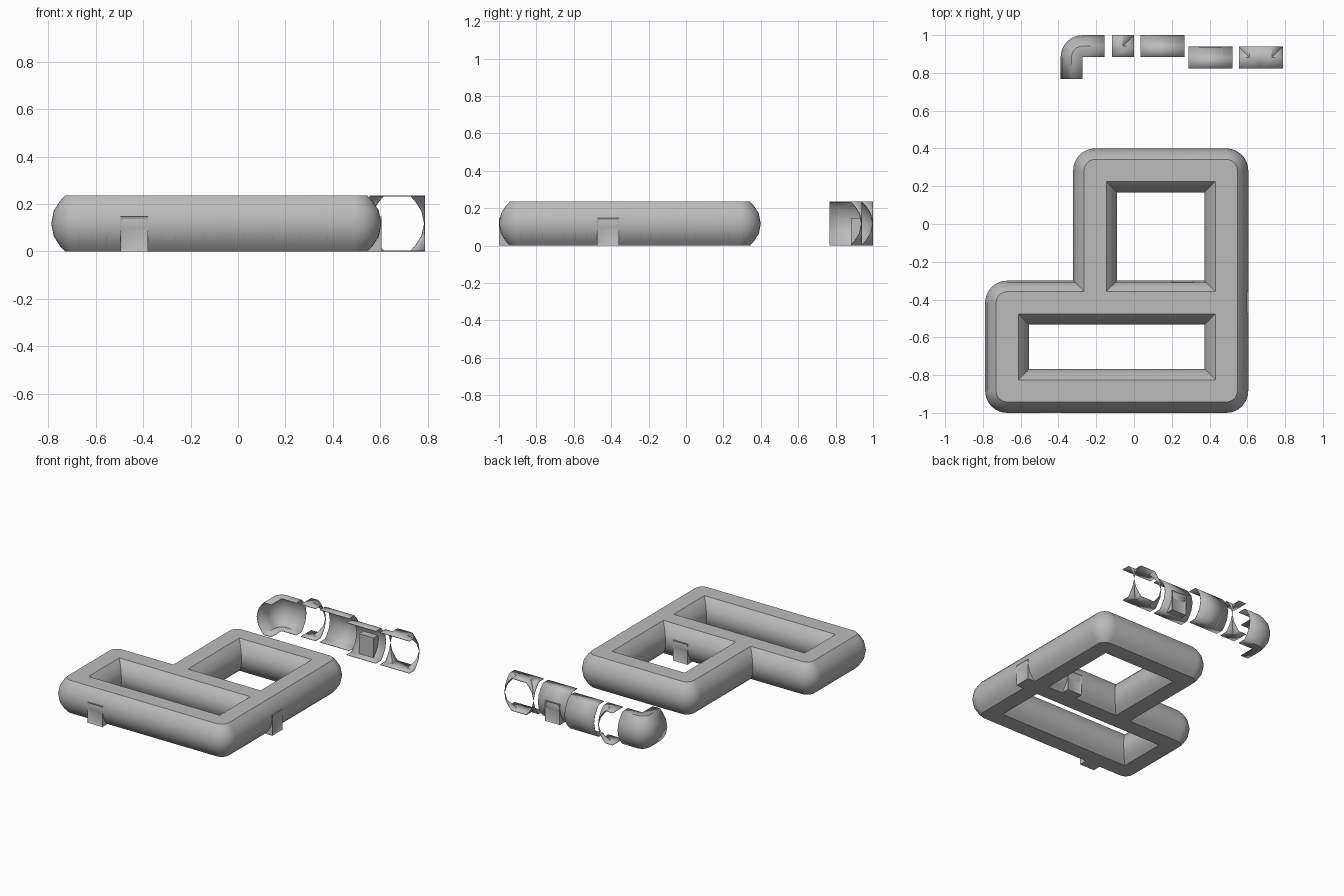
import bpy, bmesh, math
from mathutils import Vector, Matrix

cube = bpy.data.objects.get("Cube")
if cube:
    bpy.data.objects.remove(cube, do_unlink=True)

U = 0.2333           # corridor width, the kit's grid unit
H = U / 2            # half corridor
TOP = 0.235          # corridor height
E, W, N, S = Vector((1, 0)), Vector((-1, 0)), Vector((0, 1)), Vector((0, -1))

grey = bpy.data.materials.new("hull_grey")
grey.use_nodes = True
colour = (0.5, 0.5, 0.5, 1)
grey.diffuse_color = colour
grey.node_tree.nodes["Principled BSDF"].inputs["Base Color"].default_value = colour

# Wall profile as (inset, height), bottom to top
lower = [(0.058, 0), (0.036, 0.024), (0.011, 0.063)]
WALL = lower + [(0, TOP / 2)] + [(d, TOP - z) for d, z in reversed(lower)]
HALF_TUBE = [(H, 0)] + WALL + [(H, TOP)]


def left(d):
    return Vector((-d.y, d.x))


def offset_path(path, inset):
    """Offset corners (point, dir_in, dir_out, rounded) to their left."""
    pts = []
    for p, a, b, rounded in path:
        na, nb = left(a), left(b)
        if a == b:
            pts.append(p + na * inset)
        elif rounded:
            centre = p + (na + nb) * H
            for i in range(9):
                t = i / 8 * math.pi / 2
                pts.append(centre - (na * math.cos(t) + nb * math.sin(t)) * (H - inset))
        else:
            pts.append(p + (na + nb) * inset)
    return pts


def loft(bm, path, profile, closed=False):
    """Sweep a wall profile along a path; returns bottom and top rims."""
    rows = [[bm.verts.new((q.x, q.y, z)) for q in offset_path(path, d)] for d, z in profile]
    n = len(rows[0])
    for lo, hi in zip(rows, rows[1:]):
        for i in range(n if closed else n - 1):
            j = (i + 1) % n
            bm.faces.new((lo[i], lo[j], hi[j], hi[i]))
    return rows[0], rows[-1]


def loop_path(corners, rounded):
    """Closed path through (x, y) corners; rounded lists the curved ones."""
    pts = [Vector(c) for c in corners]
    path = []
    for i, p in enumerate(pts):
        a = (p - pts[i - 1]).normalized()
        b = (pts[(i + 1) % len(pts)] - p).normalized()
        path.append((p, a, b, i in rounded))
    return path


def finish(bm, name, thickness=0):
    bmesh.ops.remove_doubles(bm, verts=bm.verts, dist=0.0001)
    mesh = bpy.data.meshes.new(name)
    bm.to_mesh(mesh)
    bm.free()
    ob = bpy.data.objects.new(name, mesh)
    mesh.materials.append(grey)
    bpy.context.collection.objects.link(ob)
    bpy.ops.object.select_all(action='DESELECT')
    bpy.context.view_layer.objects.active = ob
    ob.select_set(True)
    bpy.ops.object.shade_smooth_by_angle(angle=math.radians(31))
    if thickness:
        mod = ob.modifiers.new("shell", 'SOLIDIFY')
        mod.thickness = thickness
        mod.offset = -1
    return ob


def add_ribs(bm, start, end):
    """Thin panel seams across the upper and lower slopes of a straight wall."""
    start, end = Vector(start), Vector(end)
    d = (end - start).normalized()
    for i in range(1, round((end - start).length / (U / 4))):
        p = start + d * (i * U / 4)
        path = [(p + d * k, d, d, False) for k in (-0.0012, 0.0012)]
        for part in (WALL[:3], WALL[-3:]):
            loft(bm, path, [(inset - 0.001, z) for inset, z in part])


def doorway(name, x, y, angle):
    """Upright door box with a recessed panel, facing -y before turning."""
    bm = bmesh.new()
    size = Matrix.Diagonal((H, 0.06, 0.147, 1))
    bmesh.ops.create_cube(bm, size=1, matrix=Matrix.Translation((0, 0.029, 0.0735)) @ size)
    bm.faces.ensure_lookup_table()
    front = min(bm.faces, key=lambda f: f.calc_center_median().y)
    bmesh.ops.inset_region(bm, faces=[front], thickness=0.016, depth=0)
    bmesh.ops.translate(bm, verts=front.verts, vec=(0, 0.006, 0))
    bm.transform(Matrix.Translation((x, y, 0)) @ Matrix.Rotation(angle, 4, 'Z'))
    finish(bm, name)


# Corridor ring: outer outline and two courtyards
X0, X1, X2, X3 = -0.788, -0.322, 0.378, 0.605
Y0, Y1, Y2 = -1.0, -0.3, 0.4
outer = [(X0, Y0), (X3, Y0), (X3, Y2), (X1, Y2), (X1, Y1), (X0, Y1)]
upper_yard = [(X1 + U, Y1), (X1 + U, Y2 - U), (X2 - 0.005, Y2 - U), (X2 - 0.005, Y1)]
lower_yard = [(X0 + U, Y0 + U), (X0 + U, Y1 - U), (X2 - 0.005, Y1 - U), (X2 - 0.005, Y0 + U)]

bm = bmesh.new()
rims = [loft(bm, loop_path(c, r), WALL, True)
        for c, r in ((outer, {0, 1, 2, 3, 5}), (upper_yard, ()), (lower_yard, ()))]
for side in (0, 1):
    edges = [bm.edges.get((rim[side][i - 1], rim[side][i]))
             for rim in rims for i in range(len(rim[side]))]
    bmesh.ops.triangle_fill(bm, use_beauty=True, edges=edges)
bmesh.ops.recalc_face_normals(bm, faces=bm.faces)
finish(bm, "corridor_ring")

# Panel seams, kept clear of rounded corners
bm = bmesh.new()
for corners in (outer, upper_yard, lower_yard):
    for i, c in enumerate(corners):
        a, b = Vector(corners[i - 1]), Vector(c)
        d = (b - a).normalized() * (U / 4)
        add_ribs(bm, a + d, b - d)
finish(bm, "corridor_seams")

# Doorways of the corridor ring
doorway("front_door", X0 + 1.5 * U, Y0, 0)
doorway("side_door", X3, Y1 - H, math.pi / 2)
doorway("courtyard_door", X2 - H - 0.005, Y1, math.pi)

# Loose wall modules behind the ring
BACK, NEAR = 1.0, 0.94


def module(name, *paths):
    bm = bmesh.new()
    for path in paths:
        loft(bm, [(Vector(p), a, b, r) for p, a, b, r in path], HALF_TUBE)
    finish(bm, name, 0.004)


def inner_post(x, y, a, b):
    return [((x, y), a, a, False), ((x, y), a, b, False), ((x, y), b, b, False)]


def straight(x, y):
    return [((x + U, y), W, W, False), ((x, y), W, W, False)]


module("outer_corner_module", [((-0.155, BACK), W, W, False),
                               ((-0.155 - U, BACK), W, S, True),
                               ((-0.155 - U, BACK - U), S, S, False)])
module("inner_corner_module", inner_post(0, BACK, W, N))
module("straight_module", straight(0.034, BACK))
module("door_module", straight(0.288, NEAR))
module("junction_module", inner_post(0.788, NEAR, W, N), inner_post(0.788 - U, NEAR, S, W))
doorway("module_door", 0.288 + H, NEAR, math.pi)

bm = bmesh.new()
for x, y in ((0.034, BACK), (0.288, NEAR)):
    add_ribs(bm, (x + U, y), (x, y))
finish(bm, "module_seams")
